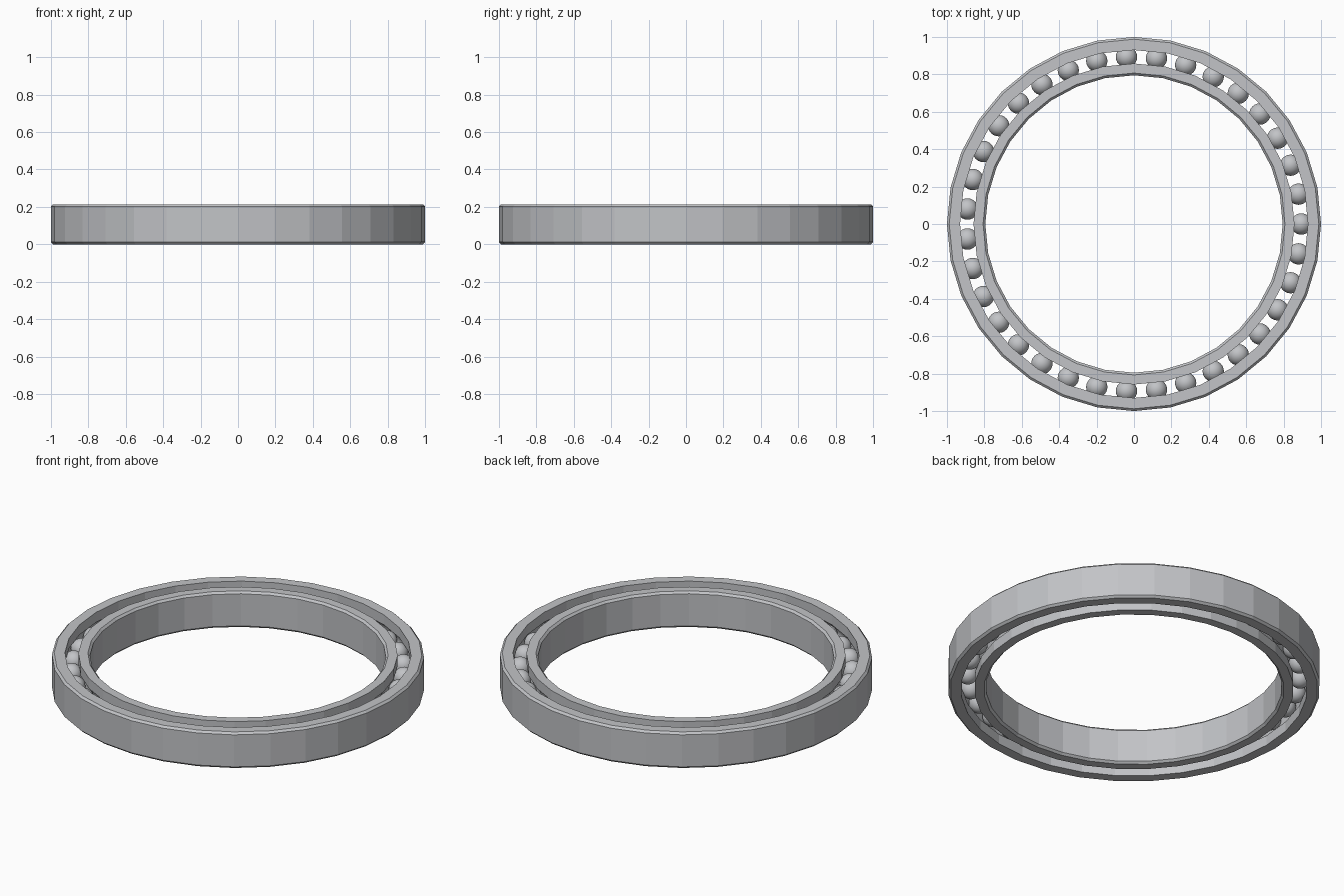
import bpy
import bmesh
from math import sin, cos, tau, acos

cube = bpy.data.objects.get("Cube")
if cube:
    bpy.data.objects.remove(cube, do_unlink=True)

HEIGHT = 0.214
MID = HEIGHT / 2
PITCH = 0.894          # radius of the ball path
BALL_R = 0.057
GROOVE_R = 0.06
SIDES = 32
BALLS = 35
CHAMFER = 0.012

steel = bpy.data.materials.new("steel_grey")
steel.use_nodes = True
colour = (0.54, 0.55, 0.57, 1)
steel.diffuse_color = colour
steel.node_tree.nodes["Principled BSDF"].inputs["Base Color"].default_value = colour


def add_object(name, bm):
    mesh = bpy.data.meshes.new(name)
    bm.to_mesh(mesh)
    bm.free()
    mesh.materials.append(steel)
    obj = bpy.data.objects.new(name, mesh)
    bpy.context.collection.objects.link(obj)
    return obj


def race(name, back, face):
    """Lathe a chamfered ring whose inner face carries a ball groove."""
    side = 1 if back > face else -1
    half = acos(abs(face - PITCH) / GROOVE_R)
    steps = 8
    groove = []
    for i in range(steps + 1):
        a = half * (2 * i / steps - 1)
        groove.append((PITCH + side * GROOVE_R * cos(a), MID + GROOVE_R * sin(a)))
    cut = back - side * CHAMFER
    profile = [(face, 0), *groove, (face, HEIGHT), (cut, HEIGHT),
               (back, HEIGHT - CHAMFER), (back, CHAMFER), (cut, 0)]
    bm = bmesh.new()
    loops = [[bm.verts.new((r * cos(tau * s / SIDES), r * sin(tau * s / SIDES), z))
              for r, z in profile] for s in range(SIDES)]
    n = len(profile)
    for s in range(SIDES):
        here, there = loops[s], loops[(s + 1) % SIDES]
        for i in range(n):
            j = (i + 1) % n
            bm.faces.new((here[i], there[i], there[j], here[j]))
    bmesh.ops.recalc_face_normals(bm, faces=bm.faces)
    add_object(name, bm)


# Outer and inner races
race("outer_race", 1.0, 0.93)
race("inner_race", 0.795, 0.858)

# Balls share one smooth mesh
bm = bmesh.new()
bmesh.ops.create_uvsphere(bm, u_segments=24, v_segments=16, radius=BALL_R)
for f in bm.faces:
    f.smooth = True
first = add_object("ball", bm)
for k in range(BALLS):
    ball = first if k == 0 else first.copy()
    if k:
        bpy.context.collection.objects.link(ball)
    a = tau * k / BALLS
    ball.location = (PITCH * cos(a), PITCH * sin(a), MID)
